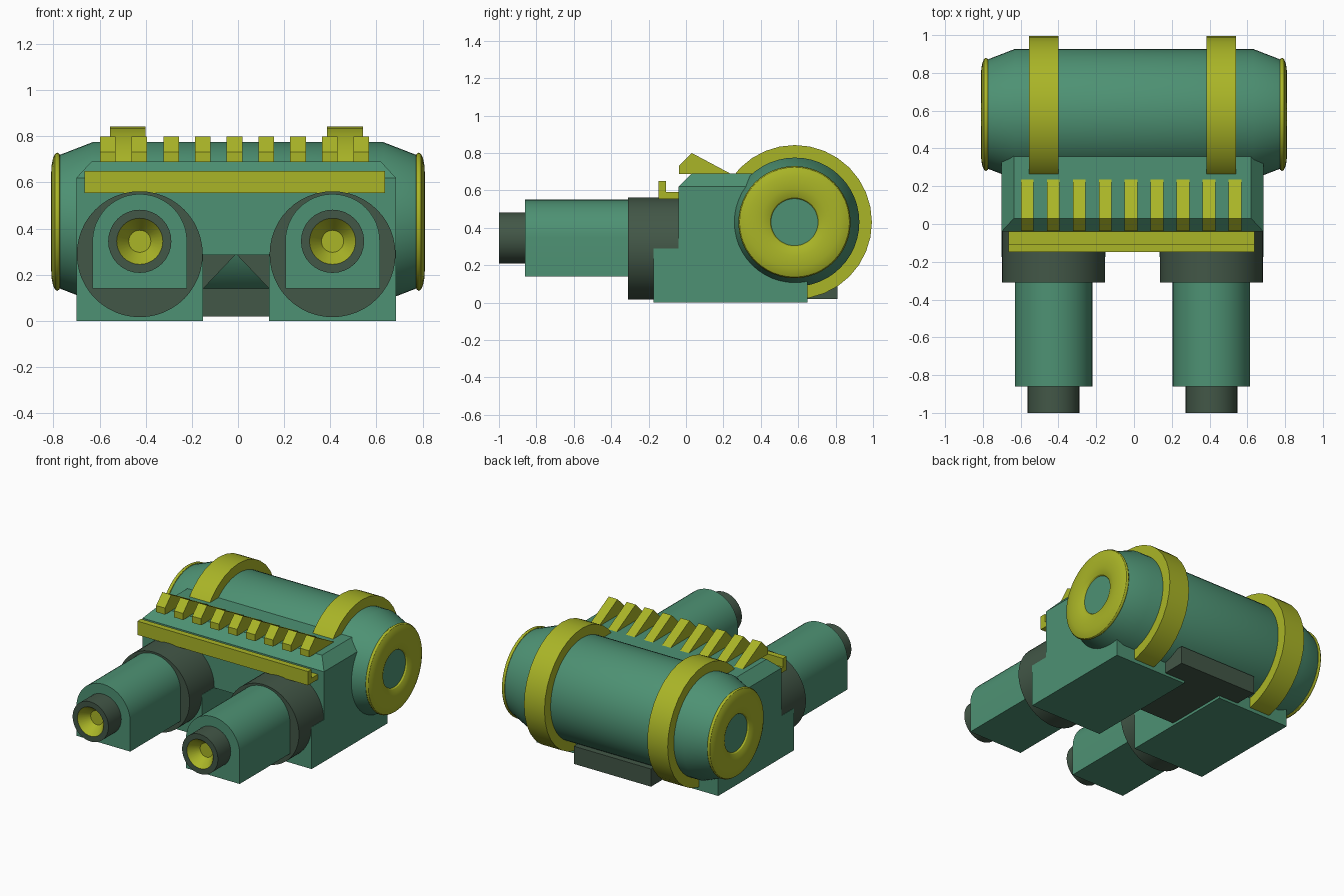
import bpy, bmesh, math
from mathutils import Matrix, Vector

if "Cube" in bpy.data.objects:
    bpy.data.objects.remove(bpy.data.objects["Cube"])


def material(name, rgb):
    m = bpy.data.materials.new(name)
    m.diffuse_color = (*rgb, 1)
    m.use_nodes = True
    m.node_tree.nodes["Principled BSDF"].inputs["Base Color"].default_value = m.diffuse_color
    return m


GREEN = material("sea green", (0.075, 0.285, 0.172))
YELLOW = material("olive yellow", (0.40, 0.46, 0.020))
DARK = material("dark grey green", (0.055, 0.095, 0.063))

CX = -0.008           # middle of the body
TY, TZ = 0.582, 0.43  # tank axis


def finish(name, bm, mats, smooth=False):
    bmesh.ops.recalc_face_normals(bm, faces=bm.faces)
    me = bpy.data.meshes.new(name)
    bm.to_mesh(me)
    bm.free()
    for m in mats:
        me.materials.append(m)
    ob = bpy.data.objects.new(name, me)
    bpy.context.collection.objects.link(ob)
    if smooth:
        bpy.ops.object.select_all(action='DESELECT')
        ob.select_set(True)
        bpy.context.view_layer.objects.active = ob
        bpy.ops.object.shade_smooth_by_angle(angle=math.radians(30))
    return ob


def box(name, lo, hi, mat):
    bm = bmesh.new()
    bmesh.ops.create_cube(bm, size=1)
    for v in bm.verts:
        v.co = [lo[i] if v.co[i] < 0 else hi[i] for i in range(3)]
    return finish(name, bm, [mat])


def extrude(name, pts, axis, a, b, mat, smooth=False):
    """Extrude a profile: (y, z) points along x, or (x, z) points along y."""
    bm = bmesh.new()
    place = (lambda p: (a, p[0], p[1])) if axis == 'x' else (lambda p: (p[0], a, p[1]))
    f = bm.faces.new([bm.verts.new(place(p)) for p in pts])
    new = bmesh.ops.extrude_face_region(bm, geom=[f])['geom']
    d = (b - a, 0, 0) if axis == 'x' else (0, b - a, 0)
    bmesh.ops.translate(bm, verts=[g for g in new if isinstance(g, bmesh.types.BMVert)], vec=d)
    return finish(name, bm, [mat], smooth)


def lathe(name, profile, axis, centre, mats, seg=32, paint=None):
    """Spin (position along axis, radius) points; radius 0 closes the end."""
    bm = bmesh.new()
    rings = []
    for t, r in profile:
        ring = []
        for k in range(1 if r == 0 else seg):
            a = 2 * math.pi * k / seg
            u, w = r * math.cos(a), r * math.sin(a)
            co = (t, u, w) if axis == 'x' else (u, t, w)
            ring.append(bm.verts.new(Vector(co) + Vector(centre)))
        rings.append(ring)
    for i, (p, q) in enumerate(zip(rings, rings[1:])):
        for k in range(seg):
            n = (k + 1) % seg
            vs = [p[k % len(p)], p[n % len(p)], q[n % len(q)], q[k % len(q)]]
            f = bm.faces.new(list(dict.fromkeys(vs)))
            f.material_index = paint(i) if paint else 0
    return finish(name, bm, mats, True)


# Tank with tapered ends
lathe("tank", [(-0.785, 0), (-0.785, 0.285), (-0.63, 0.345), (0.63, 0.345),
               (0.785, 0.285), (0.785, 0)], 'x', (0, TY, TZ), [GREEN], 48)

# Straps around the tank
for side, x in (("left", -0.478), ("right", 0.463)):
    w, ro, ri = 0.078, 0.412, 0.33
    lathe("tank_strap_" + side, [(-w, ri), (-w, ro), (w, ro), (w, ri), (-w, ri)],
          'x', (x, TY, TZ), [YELLOW], 32)

# Flattened end rings
for side, s in (("left", -1), ("right", 1)):
    pts = []
    for k in range(17):
        a = 2 * math.pi * k / 16
        pts.append((0.026 * math.sin(a), 0.2125 + 0.0875 * math.cos(a)))
    ob = lathe("end_ring_" + side, pts, 'x', (s * 0.784, TY - 0.002, TZ), [YELLOW], 48)
    bm = bmesh.new()
    bm.from_mesh(ob.data)
    bmesh.ops.remove_doubles(bm, verts=bm.verts, dist=0.0005)
    bmesh.ops.recalc_face_normals(bm, faces=bm.faces)
    bm.to_mesh(ob.data)
    bm.free()

# Upper housing with chamfered front and sides
bm = bmesh.new()
levels = []
for z, dx, y0 in ((0.285, 0.693, -0.04), (0.62, 0.693, -0.04), (0.69, 0.628, 0.03)):
    levels.append([bm.verts.new((CX + x, y, z)) for x, y in
                   ((-dx, y0), (dx, y0), (dx, 0.45), (-dx, 0.45))])
bm.faces.new(levels[0])
bm.faces.new(levels[2])
for p, q in zip(levels, levels[1:]):
    for k in range(4):
        n = (k + 1) % 4
        bm.faces.new((p[k], p[n], q[n], q[k]))
finish("housing", bm, [GREEN])

# Feet, guns and their mounts on both sides
for side, s in (("left", -1), ("right", 1)):
    gx = CX + s * 0.418
    box("foot_" + side, (gx - 0.275, -0.175, 0), (gx + 0.275, 0.65, 0.29), GREEN)
    lathe("gun_mount_" + side, [(-0.31, 0), (-0.31, 0.273), (0.0, 0.273), (0.0, 0)],
          'y', (gx, 0, 0.289), [DARK], 48)
    # Barrel: rounded top, flat bottom
    arch = [(gx + 0.205 * math.cos(math.pi * k / 24), 0.345 + 0.205 * math.sin(math.pi * k / 24))
            for k in range(25)]
    arch += [(gx - 0.205, 0.14), (gx + 0.205, 0.14)]
    extrude("barrel_" + side, arch, 'y', -0.86, -0.25, GREEN, True)
    # Muzzle with a yellow cone-shaped bore
    lathe("muzzle_" + side, [(-0.84, 0), (-0.84, 0.137), (-1.0, 0.137), (-1.0, 0.1),
                             (-0.93, 0.048), (-0.93, 0)],
          'y', (gx, 0, 0.345), [DARK, YELLOW], 32, lambda i: 1 if i >= 3 else 0)
    # Gusset under the housing between the feet
    x0 = CX + s * 0.143
    extrude("gusset_" + side, [(x0, 0.14), (x0, 0.29), (CX, 0.29)], 'y', 0.2, 0.45, DARK)

# Dark block under the tank
box("under_block", (-0.30, 0.20, 0.018), (0.29, 0.81, 0.14), DARK)

# L-shaped rail on the front
extrude("front_rail", [(-0.148, 0.555), (-0.03, 0.555), (-0.03, 0.59), (-0.108, 0.59),
                       (-0.108, 0.65), (-0.148, 0.65)], 'x', -0.665, 0.638, YELLOW)

# Row of wedge teeth on top
for k in range(9):
    x = -0.015 + (k - 4) * 0.1375
    extrude("tooth_%d" % (k + 1), [(-0.037, 0.688), (-0.037, 0.733), (0.03, 0.80), (0.24, 0.688)],
            'x', x - 0.034, x + 0.034, YELLOW)
